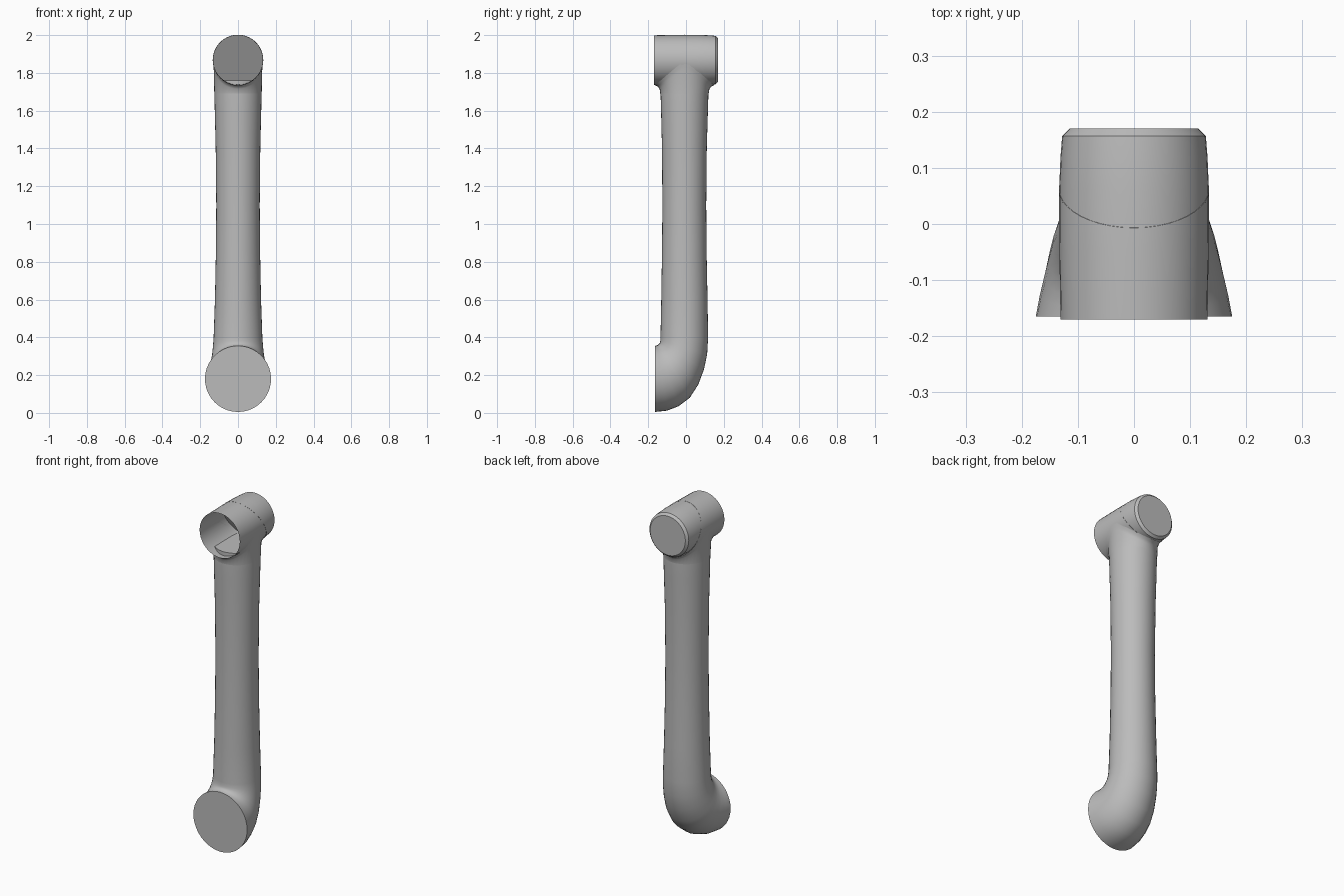
import bpy, bmesh
from math import cos, sin, pi, sqrt, radians

cube = bpy.data.objects.get("Cube")
if cube:
    bpy.data.objects.remove(cube, do_unlink=True)

grey = bpy.data.materials.new("plain grey")
grey.use_nodes = True
COLOUR = (0.5, 0.5, 0.5, 1)
grey.diffuse_color = COLOUR
grey.node_tree.nodes["Principled BSDF"].inputs["Base Color"].default_value = COLOUR

SIDES = 40
ANGLES = [2 * pi * i / SIDES for i in range(SIDES)]
AXIS_Z, TUBE_R = 1.868, 0.133


def loft(name, rings, cap_start=False, cap_end=False):
    """Skin a list of point rings into one smooth object."""
    bm = bmesh.new()
    loops = [[bm.verts.new(p) for p in ring] for ring in rings]
    for a, b in zip(loops, loops[1:]):
        for i in range(SIDES):
            j = (i + 1) % SIDES
            bm.faces.new((a[i], a[j], b[j], b[i]))
    if cap_start:
        bm.faces.new(loops[0][::-1])
    if cap_end:
        bm.faces.new(loops[-1])
    bmesh.ops.recalc_face_normals(bm, faces=bm.faces)
    mesh = bpy.data.meshes.new(name)
    bm.to_mesh(mesh)
    bm.free()
    mesh.materials.append(grey)
    obj = bpy.data.objects.new(name, mesh)
    bpy.context.collection.objects.link(obj)
    bpy.ops.object.select_all(action="DESELECT")
    obj.select_set(True)
    bpy.context.view_layer.objects.active = obj
    bpy.ops.object.shade_smooth_by_angle(angle=radians(40))
    return obj


def span(front, back, half_width):
    """Ellipse spanned by a front and a back point (y, z)."""
    cy, cz = (front[0] + back[0]) / 2, (front[1] + back[1]) / 2
    dy, dz = (back[0] - front[0]) / 2, (back[1] - front[1]) / 2
    return [(half_width * cos(a), cy + dy * sin(a), cz + dz * sin(a)) for a in ANGLES]


def level(z, y0, y1, half_width):
    return span((y0, z), (y1, z), half_width)


def tube_ring(y, r, slant=0.0):
    return [(r * cos(a), y - slant * sin(a), AXIS_Z + r * sin(a)) for a in ANGLES]


def saddle(y0, y1, half_width, drop):
    """Ring that hugs the underside of the cross tube."""
    return [(x, y, AXIS_Z - drop - sqrt(max(0, TUBE_R ** 2 - x * x)))
            for x, y, z in level(0, y0, y1, half_width)]


# Bent foot with a flat front disc, running up into the waisted pipe
foot_and_pipe = [
    span((-0.165, 0.355), (-0.165, 0.005), 0.175),
    span((-0.155, 0.357), (-0.10, 0.012), 0.168),
    span((-0.148, 0.36), (-0.04, 0.035), 0.16),
    span((-0.144, 0.364), (0.02, 0.08), 0.152),
    span((-0.14, 0.368), (0.065, 0.15), 0.145),
    span((-0.138, 0.374), (0.095, 0.23), 0.138),
    span((-0.136, 0.382), (0.112, 0.31), 0.133),
    level(0.40, -0.135, 0.117, 0.129),
    level(0.60, -0.131, 0.114, 0.122),
    level(0.85, -0.127, 0.109, 0.117),
    level(1.10, -0.125, 0.107, 0.115),
    level(1.40, -0.127, 0.110, 0.118),
    level(1.60, -0.132, 0.116, 0.123),
    level(1.70, -0.135, 0.119, 0.125),
    level(1.76, -0.135, 0.119, 0.125),
]
loft("pipe_and_foot", foot_and_pipe, cap_start=True, cap_end=True)

# Flared joint under the cross tube
loft("joint_flare", [
    level(1.69, -0.136, 0.120, 0.1255),
    saddle(-0.140, 0.124, 0.128, 0.02),
    saddle(-0.150, 0.134, 0.1305, 0.007),
    saddle(-0.164, 0.150, 0.133, 0.0),
])

# Cross tube: open at the front, bevelled and closed at the back
loft("cross_tube", [tube_ring(y, r) for y, r in (
    (-0.17, 0.131), (-0.05, 0.133), (0.06, 0.1335),
    (0.12, 0.131), (0.157, 0.128), (0.17, 0.115))], cap_end=True)

# Slanted wall inside the tube, its rim showing as a fine seam
loft("slanted_inner_wall", [tube_ring(0.06, 0.134, 0.07), tube_ring(0.063, 0.134, 0.07)],
     cap_start=True, cap_end=True)
